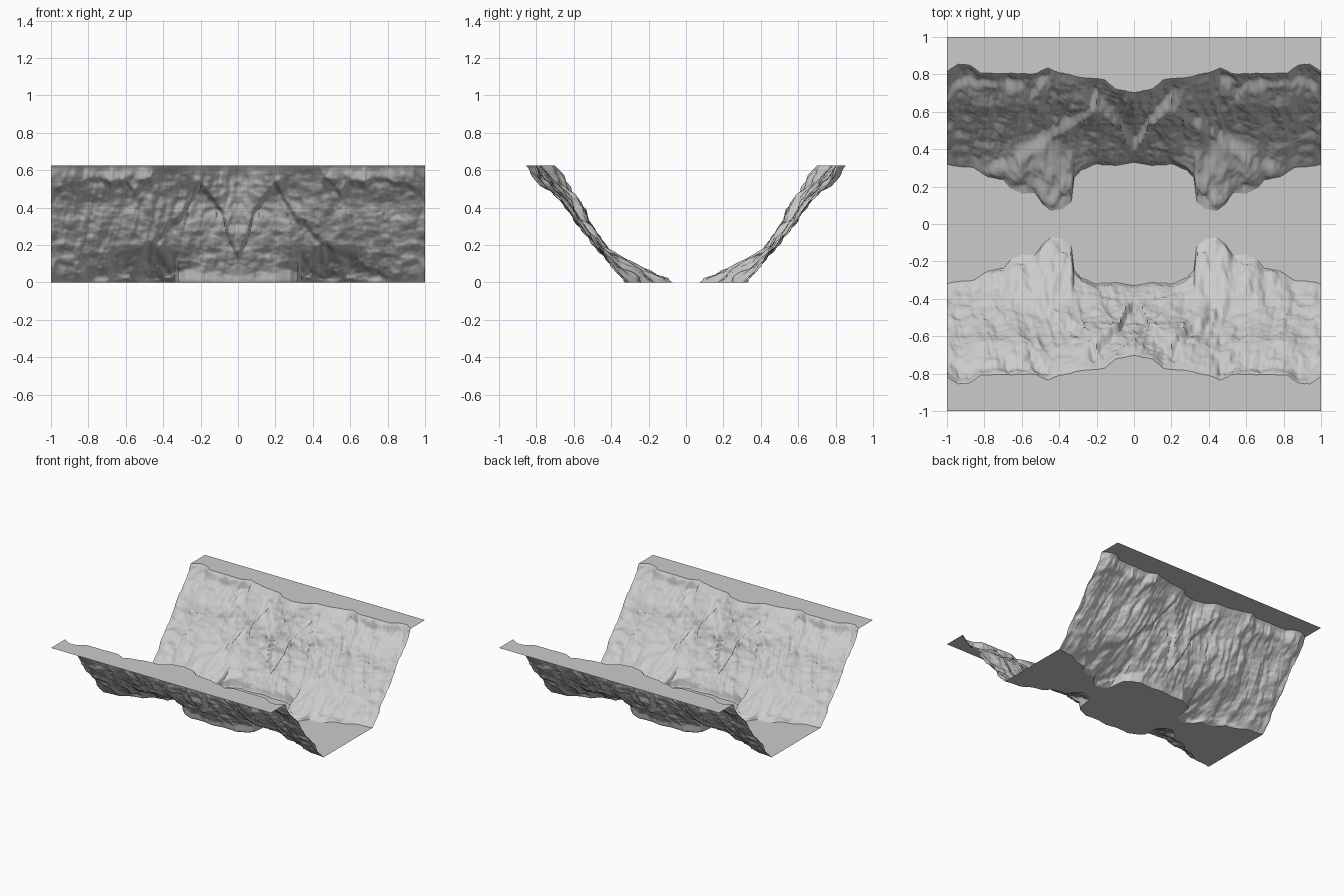
import bpy, bmesh
from mathutils import Vector, noise

if "Cube" in bpy.data.objects:
    bpy.data.objects.remove(bpy.data.objects["Cube"])

H = 0.625          # canyon depth
NX, NZ = 150, 80   # resolution of one quarter


def interp(table, x):
    for (a, p), (b, q) in zip(table, table[1:]):
        if x <= b:
            t = max(0, (x - a) / (b - a))
            return p + (q - p) * t
    return table[-1][1]


def smooth(a, b, v):
    t = min(1, max(0, (v - a) / (b - a)))
    return t * t * (3 - 2 * t)


def rough(x, z, seed, octaves=4):
    return noise.fractal(Vector((x, z, seed)), .8, 2.1, octaves)


# Plan outlines of the wall foot and rim, as (x, y)
FOOT = [(0, .33), (.1, .31), (.2, .32), (.28, .29), (.32, .25), (.335, .12), (.38, .08),
        (.44, .07), (.49, .11), (.53, .17), (.6, .16), (.66, .19), (.7, .24), (.78, .25),
        (.86, .30), (1, .315)]
RIM = [(0, .70), (.1, .72), (.16, .77), (.28, .78), (.4, .81), (.46, .835), (.52, .80),
       (.7, .805), (.82, .81), (.88, .85), (.94, .855), (1, .815)]
# Wall section as (z, y), and the slanting rock ledges as (x, z)
SECTION = [(0, .32), (.1, .39), (.2, .465), (.35, .57), (.5, .68), (.57, .735), (H, .79)]
LEDGE = [(0, .12), (.04, .2), (.08, .36), (.14, .45), (.2, .5), (.27, .4), (.42, .24),
         (.6, .14), (.8, .02), (1, -.1)]
LEDGE_2 = [(0, .9), (.38, .8), (.46, .55), (.55, .45), (.6, .53), (.8, .56), (.93, .5), (1, .46)]


def wall_y(x, z):
    y = interp(SECTION, z)
    inside = smooth(0, .06, z) * smooth(0, .08, H - z)
    # rim outline fades in near the top, lumpy foot apron near the bottom
    y += (interp(RIM, x) - .79) * smooth(.2, H, z)
    apron = (interp(FOOT, x) - .32) * max(0, 1 - z / .2) ** 1.4
    y += apron * (1 + .35 * rough(x * 9, z * 12, 5.3) * smooth(0, .03, z))
    # ragged ledges step the rock face back
    jag = .035 * rough(x * 9, z * 5, 1.7)
    y += .045 * (smooth(-.02, .02, z - interp(LEDGE, x) + jag) - .6) * inside
    y += .03 * (smooth(-.02, .02, z - interp(LEDGE_2, x) + jag) - .5) * smooth(.3, .45, z) * inside
    # rough rock: broad masses, downhill gullies and small terraces
    big = rough(x * 5, z * 4, 3.1, 3)
    gully = abs(rough(x * 11 + 2 * z, z * 3, 6.6, 3)) - .25
    fine = rough(x * 14, z * 26, 8.4, 3)
    fade = .25 + .75 * inside
    return y + fade * (.026 * big + .022 * gully + .009 * fine)


def quarter(name, rows):
    """Skin rows of points, then mirror to all four quarters."""
    bm = bmesh.new()
    grid = [[bm.verts.new(p) for p in row] for row in rows]
    for a, b in zip(grid, grid[1:]):
        for i in range(len(a) - 1):
            bm.faces.new((a[i], a[i + 1], b[i + 1], b[i]))
    bmesh.ops.recalc_face_normals(bm, faces=bm.faces)
    if sum(f.normal.z for f in bm.faces) < 0:
        bmesh.ops.reverse_faces(bm, faces=bm.faces)
    me = bpy.data.meshes.new(name)
    bm.to_mesh(me)
    bm.free()
    ob = bpy.data.objects.new(name, me)
    bpy.context.collection.objects.link(ob)
    m = ob.modifiers.new("mirror", 'MIRROR')
    m.use_axis = (True, True, False)
    m.merge_threshold = .0005
    bpy.ops.object.select_all(action='DESELECT')
    ob.select_set(True)
    bpy.context.view_layer.objects.active = ob
    bpy.ops.object.shade_smooth_by_angle(angle=1.0)
    return ob


# Rock walls, each column only ever leaning outward
columns = []
for i in range(NX + 1):
    x, last, col = i / NX, 0, []
    for k in range(NZ + 1):
        z = H * k / NZ
        last = max(last + .0012, wall_y(x, z))
        col.append((x, last, z))
    columns.append(col)
quarter("canyon_wall", columns)

# Flat canyon floor and plateau rim
quarter("canyon_floor", [[(c[0][0], 0, 0) for c in columns], [c[0] for c in columns]])
quarter("plateau_rim", [[c[-1] for c in columns], [(c[-1][0], 1, H) for c in columns]])
